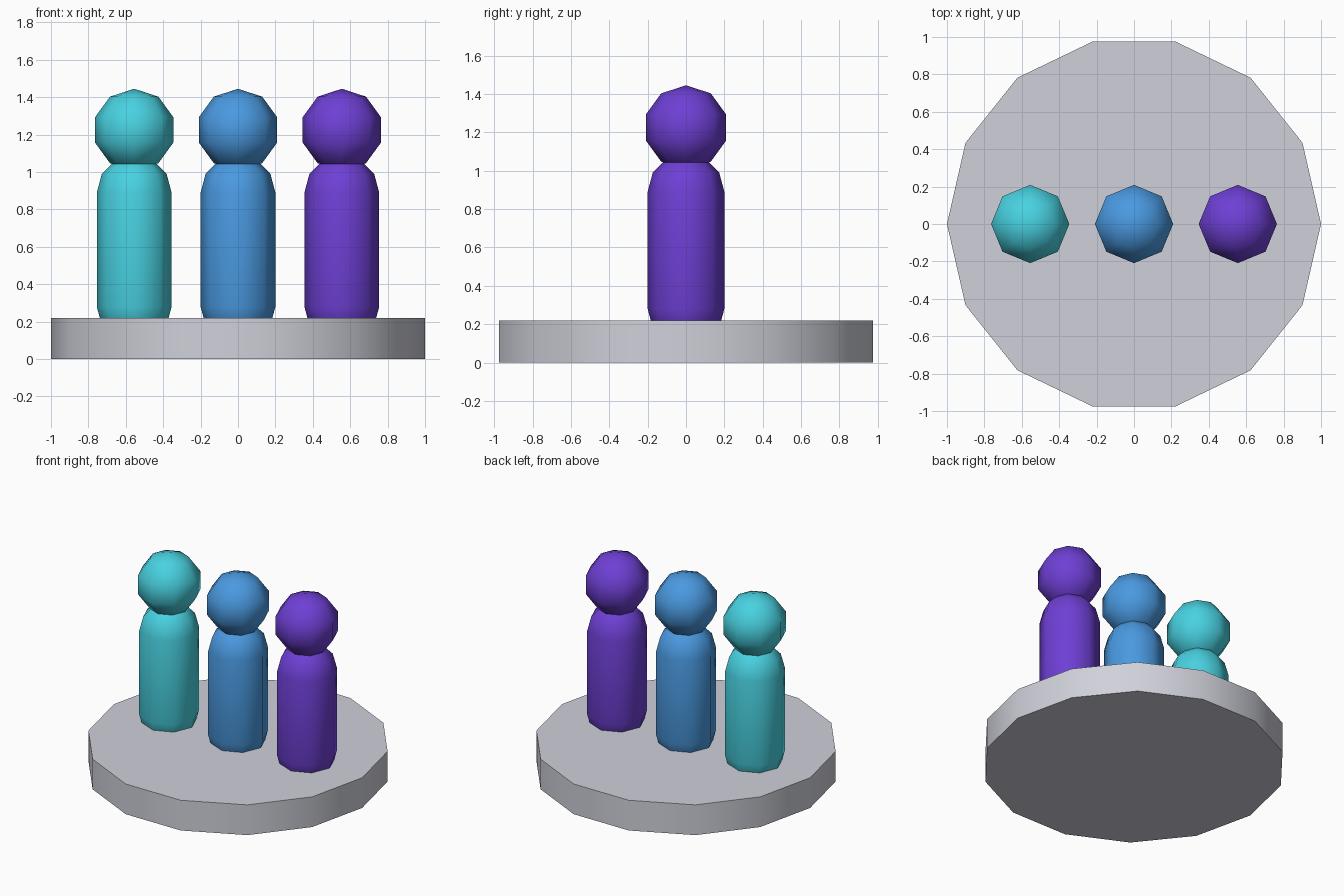
import bpy, bmesh
from math import sin, cos, pi, radians

cube = bpy.data.objects.get("Cube")
if cube:
    bpy.data.objects.remove(cube)

SPACING = 0.555
BODY_R, BODY_LOW, BODY_HIGH = 0.2, 0.28, 0.89
HEAD_R, HEAD_Z = 0.22, 1.225
SIDES = 8


def material(name, rgb):
    mat = bpy.data.materials.new(name)
    mat.use_nodes = True
    colour = (*rgb, 1)
    mat.diffuse_color = colour
    mat.node_tree.nodes["Principled BSDF"].inputs["Base Color"].default_value = colour
    return mat


def finish(obj, name, mat, angle):
    obj.name = name
    obj.data.materials.append(mat)
    bpy.ops.object.select_all(action="DESELECT")
    obj.select_set(True)
    bpy.context.view_layer.objects.active = obj
    bpy.ops.object.shade_smooth_by_angle(angle=radians(angle))


def capsule(x):
    """Lathe a rounded pillar around a vertical axis."""
    steps = [radians(a) for a in (0, 30, 60, 90)]
    profile = [(BODY_R * cos(a), BODY_LOW - BODY_R * sin(a)) for a in reversed(steps)]
    profile += [(BODY_R * cos(a), BODY_HIGH + BODY_R * sin(a)) for a in steps]
    bm = bmesh.new()
    verts = [bm.verts.new((r, 0, z)) for r, z in profile]
    edges = [bm.edges.new(pair) for pair in zip(verts, verts[1:])]
    bmesh.ops.spin(bm, geom=verts + edges, cent=(0, 0, 0), axis=(0, 0, 1),
                   angle=2 * pi, steps=SIDES)
    bmesh.ops.remove_doubles(bm, verts=bm.verts, dist=0.001)
    bmesh.ops.recalc_face_normals(bm, faces=bm.faces)
    mesh = bpy.data.meshes.new("body")
    bm.to_mesh(mesh)
    bm.free()
    obj = bpy.data.objects.new("body", mesh)
    obj.location.x = x
    bpy.context.collection.objects.link(obj)
    return obj


# Fourteen-sided base disc, with a corner on the x axis
bpy.ops.mesh.primitive_cylinder_add(vertices=14, radius=1, depth=0.22,
                                    location=(0, 0, 0.11), rotation=(0, 0, pi / 2))
finish(bpy.context.object, "base_disc", material("light grey", (0.63, 0.64, 0.70)), 40)

# Three pegs in a row, each a rounded body with a faceted ball head
pegs = [("right", -SPACING, "turquoise", (0.065, 0.64, 0.75)),
        ("middle", 0, "blue", (0.068, 0.32, 0.75)),
        ("left", SPACING, "purple", (0.155, 0.05, 0.66))]
for side, x, colour, rgb in pegs:
    mat = material(colour, rgb)
    finish(capsule(x), side + "_body", mat, 80)
    bpy.ops.mesh.primitive_uv_sphere_add(segments=SIDES, ring_count=5, radius=HEAD_R,
                                         location=(x, 0, HEAD_Z))
    finish(bpy.context.object, side + "_head", mat, 80)
